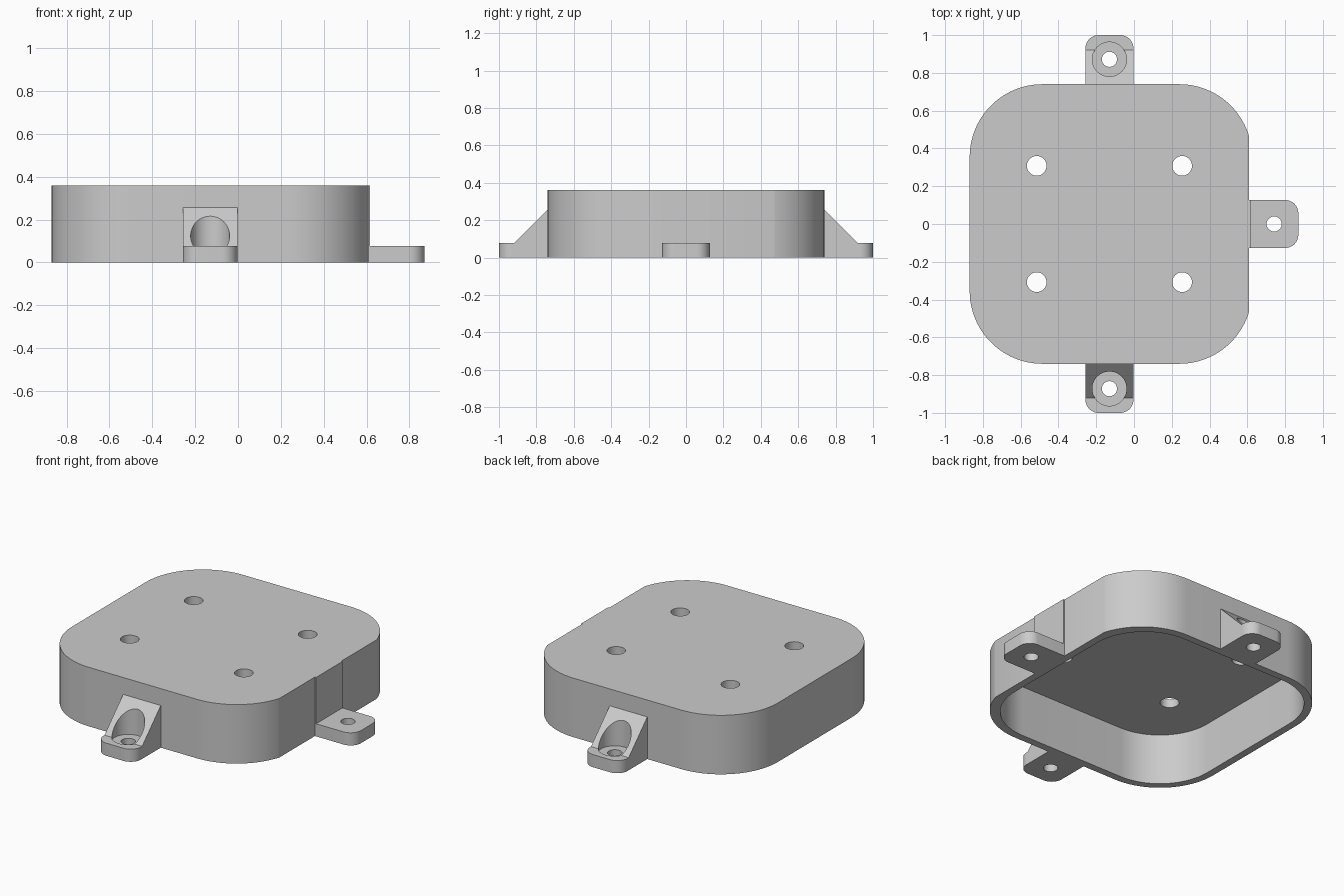
import bpy, bmesh, math
from mathutils import Matrix

cube = bpy.data.objects.get("Cube")
if cube:
    bpy.data.objects.remove(cube, do_unlink=True)

grey = bpy.data.materials.new("light grey plastic")
grey.use_nodes = True
grey.diffuse_color = (0.6, 0.6, 0.6, 1)
grey.node_tree.nodes["Principled BSDF"].inputs["Base Color"].default_value = (0.6, 0.6, 0.6, 1)

HEIGHT, HALF, CX, RIGHT = 0.36, 0.74, -0.13, 0.608
TAB_H = 0.077


def rounded(x0, x1, y0, y1, radii, steps=16):
    """Counter-clockwise outline; radii run from the lower right corner."""
    pts = []
    corners = [(x1, y0, -1, 1), (x1, y1, -1, -1), (x0, y1, 1, -1), (x0, y0, 1, 1)]
    for i, ((x, y, sx, sy), r) in enumerate(zip(corners, radii)):
        if r == 0:
            pts.append((x, y))
            continue
        for k in range(steps + 1):
            a = math.pi / 2 * (i - 1 + k / steps)
            pts.append((x + sx * r + r * math.cos(a), y + sy * r + r * math.sin(a)))
    return pts


def prism(name, pts, z0, z1):
    bm = bmesh.new()
    face = bm.faces.new([bm.verts.new((x, y, z0)) for x, y in pts])
    top = bmesh.ops.extrude_face_region(bm, geom=[face])["geom"]
    bmesh.ops.translate(bm, vec=(0, 0, z1 - z0),
                        verts=[v for v in top if isinstance(v, bmesh.types.BMVert)])
    bmesh.ops.recalc_face_normals(bm, faces=bm.faces)
    mesh = bpy.data.meshes.new(name)
    bm.to_mesh(mesh)
    bm.free()
    mesh.materials.append(grey)
    obj = bpy.data.objects.new(name, mesh)
    bpy.context.collection.objects.link(obj)
    return obj


def disc(x, y, r, z0, z1, n=48):
    pts = [(x + r * math.cos(math.tau * k / n), y + r * math.sin(math.tau * k / n)) for k in range(n)]
    return prism("cutter", pts, z0, z1)


def combine(obj, other, operation="DIFFERENCE"):
    """Apply one boolean and remove the helper."""
    mod = obj.modifiers.new("boolean", "BOOLEAN")
    mod.operation, mod.solver, mod.object = operation, "EXACT", other
    bpy.context.view_layer.update()
    mesh = bpy.data.meshes.new_from_object(obj.evaluated_get(bpy.context.evaluated_depsgraph_get()))
    obj.modifiers.clear()
    obj.data = mesh
    bpy.data.objects.remove(other, do_unlink=True)


def finish(obj):
    bpy.ops.object.select_all(action="DESELECT")
    obj.select_set(True)
    bpy.context.view_layer.objects.active = obj
    bpy.ops.object.shade_smooth_by_angle(angle=math.radians(30))


# Housing: rounded cover, trimmed flat on its left side, open below
outline = rounded(CX - HALF, 0.625, -HALF, HALF, [0.385] * 4, 24)
housing = prism("housing", outline, 0, HEIGHT)
combine(housing, prism("cutter", rounded(RIGHT, 1, -1, 1, [0] * 4), -0.1, 0.5))
wall = 0.045
combine(housing, prism("cutter", rounded(CX - HALF + wall, RIGHT - wall, -HALF + wall, HALF - wall,
                                         [0.34] * 4, 24), -0.1, HEIGHT - 0.05))
for sx in (-1, 1):
    for sy in (-1, 1):
        combine(housing, disc(CX + sx * 0.385, sy * 0.308, 0.052, 0.2, 0.5))
finish(housing)

# Shallow pad behind the side tab
pad = prism("side_pad", rounded(RIGHT - 0.02, RIGHT + 0.008, -0.127, 0.127, [0] * 4), 0, HEIGHT)
finish(pad)

# Plain side tab
side_tab = prism("side_tab", rounded(RIGHT - 0.02, 0.87, -0.127, 0.127, [0.07, 0.07, 0, 0]), 0, TAB_H)
combine(side_tab, disc(0.742, 0, 0.04, -0.1, 0.2))
finish(side_tab)

# Front and back tabs with a sloped gusset and a recessed screw seat
for name, sign in (("front_tab", -1), ("back_tab", 1)):
    x0, x1, inner = CX - 0.127, CX + 0.127, HALF - 0.02
    tab = prism(name, rounded(x0, x1, inner, 1, [0, 0.07, 0.07, 0]), 0, TAB_H)
    # Profile is drawn as (distance, height), then turned upright
    slope = prism("slope", [(inner, 0.02), (0.92, 0.02), (0.92, TAB_H), (HALF, 0.257), (inner, 0.257)], x0, x1)
    slope.data.transform(Matrix(((0, 0, 1, 0), (1, 0, 0, 0), (0, 1, 0, 0), (0, 0, 0, 1))))
    combine(tab, slope, "UNION")
    combine(tab, disc(CX, 0.872, 0.091, 0.055, 0.5))
    combine(tab, disc(CX, 0.872, 0.04, -0.1, 0.5))
    if sign < 0:
        tab.data.transform(Matrix.Scale(-1, 4, (0, 1, 0)))
        tab.data.flip_normals()
    finish(tab)
